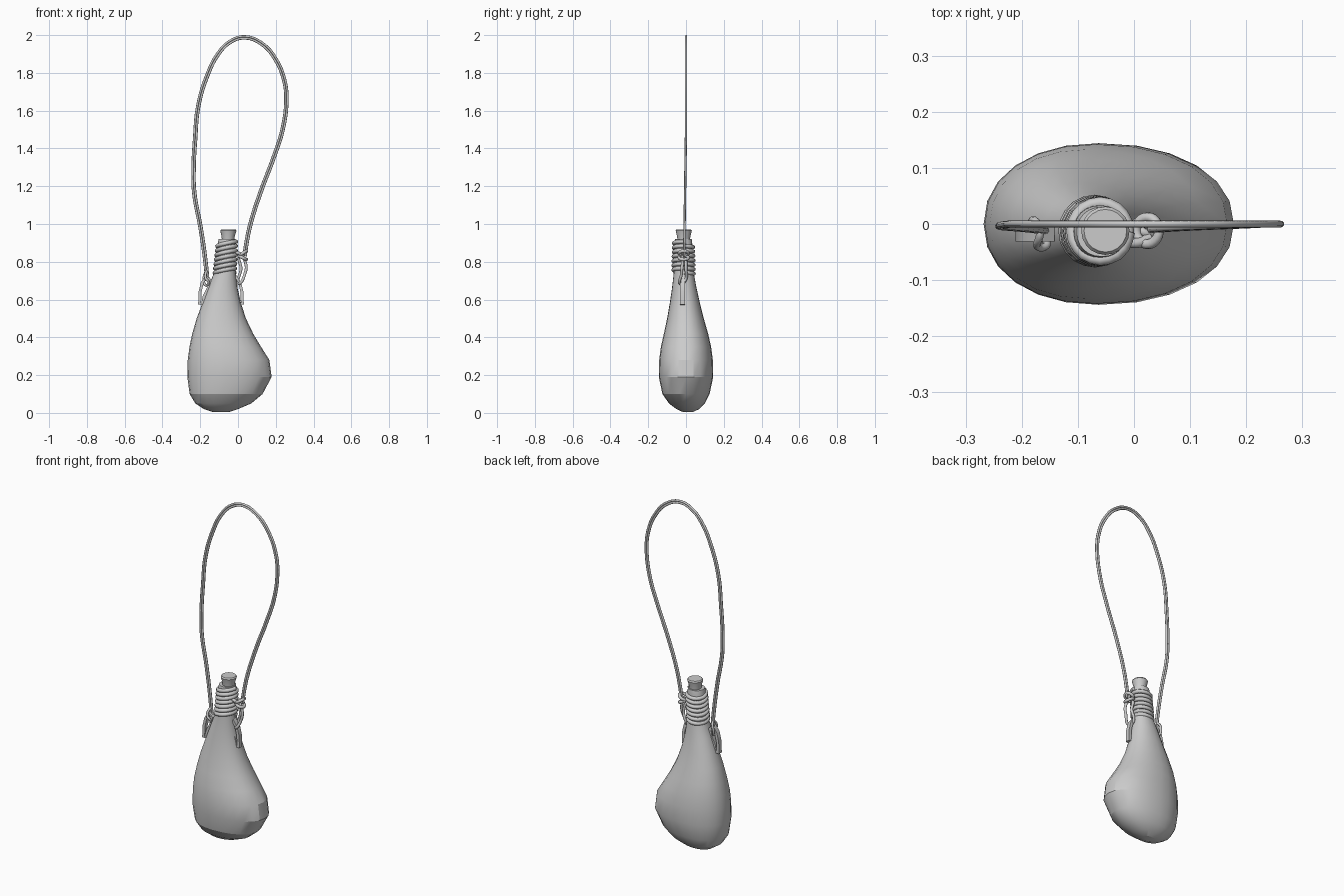
import bpy, bmesh, math
from mathutils import Vector

if "Cube" in bpy.data.objects:
    bpy.data.objects.remove(bpy.data.objects["Cube"])


def finish(name, bm, angle=30):
    bmesh.ops.recalc_face_normals(bm, faces=bm.faces)
    me = bpy.data.meshes.new(name)
    bm.to_mesh(me)
    bm.free()
    ob = bpy.data.objects.new(name, me)
    bpy.context.collection.objects.link(ob)
    select(ob)
    bpy.ops.object.shade_smooth_by_angle(angle=math.radians(angle))
    return ob


def select(ob):
    bpy.ops.object.select_all(action='DESELECT')
    ob.select_set(True)
    bpy.context.view_layer.objects.active = ob


def loft(name, rings, n=24, power=2.0, angle=30):
    """Rings are (z, left x, right x, centre y, half depth)."""
    bm = bmesh.new()
    loops = []
    for z, xl, xr, yc, b in rings:
        c = xl + 0.46 * (xr - xl) if xr - xl > 0.14 else (xl + xr) / 2
        loop = []
        for i in range(n):
            a = 2 * math.pi * i / n
            co, si = math.cos(a), math.sin(a)
            px = math.copysign(abs(co) ** (2 / power), co)
            py = math.copysign(abs(si) ** (2 / power), si)
            loop.append(bm.verts.new((c + px * ((xr - c) if co > 0 else (c - xl)), yc + py * b, z)))
        loops.append(loop)
    for lo, hi in zip(loops, loops[1:]):
        for i in range(n):
            j = (i + 1) % n
            bm.faces.new((lo[i], lo[j], hi[j], hi[i]))
    bm.faces.new(loops[0])
    bm.faces.new(loops[-1])
    return finish(name, bm, angle)


def cord(name, pts, radius, closed=False, res=6):
    cu = bpy.data.curves.new(name, 'CURVE')
    cu.dimensions = '3D'
    cu.bevel_depth = radius
    cu.bevel_resolution = 2
    cu.resolution_u = res
    cu.use_fill_caps = True
    sp = cu.splines.new('BEZIER')
    sp.bezier_points.add(len(pts) - 1)
    for bp, p in zip(sp.bezier_points, pts):
        bp.co = p
        bp.handle_left_type = bp.handle_right_type = 'AUTO'
    sp.use_cyclic_u = closed
    ob = bpy.data.objects.new(name, cu)
    bpy.context.collection.objects.link(ob)
    select(ob)
    bpy.ops.object.convert(target='MESH')
    bpy.ops.object.shade_smooth_by_angle(angle=math.radians(60))
    return ob


def flat_ring(name, path, y, half_w, half_t):
    """Closed rectangular-section ring in the xz plane."""
    bm = bmesh.new()
    secs = []
    n = len(path)
    for i, (x, z) in enumerate(path):
        d = Vector(path[(i + 1) % n]) - Vector(path[i - 1])
        d.normalize()
        nx, nz = -d.y * half_w, d.x * half_w
        secs.append([bm.verts.new((x + s * nx, y + t * half_t, z + s * nz))
                     for s, t in ((-1, -1), (1, -1), (1, 1), (-1, 1))])
    for i in range(n):
        a, b = secs[i], secs[(i + 1) % n]
        for k in range(4):
            m = (k + 1) % 4
            bm.faces.new((a[k], a[m], b[m], b[k]))
    return finish(name, bm)


# Gourd body with lopsided belly and narrow neck
loft("flask_body", [
    (0.004, -0.13, -0.05, 0.01, 0.025),
    (0.02, -0.18, 0.0, 0.01, 0.06),
    (0.05, -0.226, 0.07, 0.005, 0.095),
    (0.10, -0.256, 0.13, 0.0, 0.125),
    (0.19, -0.268, 0.178, 0.0, 0.144),
    (0.28, -0.266, 0.166, 0.0, 0.142),
    (0.35, -0.257, 0.122, 0.0, 0.133),
    (0.42, -0.242, 0.08, 0.0, 0.117),
    (0.50, -0.219, 0.042, -0.003, 0.097),
    (0.58, -0.189, 0.016, -0.006, 0.080),
    (0.66, -0.159, -0.002, -0.009, 0.065),
    (0.74, -0.128, -0.012, -0.012, 0.053),
    (0.82, -0.113, -0.014, -0.013, 0.048),
    (0.90, -0.107, -0.012, -0.014, 0.047),
    (0.92, -0.102, -0.013, -0.014, 0.044)], n=24, power=2.15, angle=22)

# Stopper, wider at the top
loft("cork_stopper", [(0.90, -0.084, -0.020, -0.012, 0.032),
                      (0.935, -0.087, -0.017, -0.012, 0.035),
                      (0.965, -0.094, -0.008, -0.012, 0.043),
                      (0.972, -0.089, -0.013, -0.012, 0.038)], n=20)

# Cord wound around the neck
turns, steps = 7, 10
wrap = []
for i in range(turns * steps + 1):
    t = i / (turns * steps)
    a = 2 * math.pi * i / steps
    r = 0.054 - 0.004 * t
    wrap.append((-0.071 + 0.012 * t + r * math.cos(a), -0.013 + r * math.sin(a),
                 0.735 + 0.165 * t + 0.008 * math.cos(a + 0.6)))
cord("neck_wrapping", wrap, 0.011, res=2)

# Side lugs, one mirrored about the neck axis
lug = [(-0.203, 0.575), (-0.201, 0.64), (-0.189, 0.69), (-0.168, 0.722),
       (-0.150, 0.705), (-0.157, 0.66), (-0.178, 0.62), (-0.188, 0.575)]
flat_ring("left_lug", lug, -0.018, 0.008, 0.013)
flat_ring("right_lug", [(-0.18 - x, z) for x, z in lug], -0.018, 0.008, 0.013)

# Doubled carrying strap: two strands side by side
path = [(-0.162, 0.70), (-0.172, 0.80), (-0.198, 0.98), (-0.232, 1.17), (-0.235, 1.30),
        (-0.227, 1.45), (-0.211, 1.62), (-0.165, 1.78), (-0.105, 1.90), (-0.04, 1.965),
        (0.035, 1.988), (0.125, 1.955), (0.20, 1.87), (0.245, 1.76), (0.256, 1.66),
        (0.236, 1.50), (0.188, 1.35), (0.12, 1.17), (0.066, 1.0), (0.045, 0.90), (0.035, 0.83)]
for label, side in (("outer", 1), ("inner", -1)):
    pts = []
    for i, (x, z) in enumerate(path):
        d = (Vector(path[min(i + 1, len(path) - 1)]) - Vector(path[max(i - 1, 0)])).normalized()
        y = -0.012 * max(0, (1.5 - z) / 0.8)
        pts.append((x - side * 0.0058 * d.y, y, z + side * 0.0058 * d.x))
    cord("strap_" + label, pts, 0.006)

# Strap end looped through the left lug
cord("left_strap_loop", [(-0.172, -0.04, 0.715), (-0.155, -0.036, 0.69), (-0.17, -0.012, 0.675),
                         (-0.182, 0.005, 0.70), (-0.168, -0.01, 0.75)], 0.007, True)

# Right knot and the cord loop down to the right lug
cord("right_cord_loop", [(0.012, -0.012, 0.83), (0.042, -0.02, 0.785), (0.036, -0.024, 0.735),
                         (0.008, -0.03, 0.685), (0.0, -0.005, 0.70), (0.016, 0.0, 0.76)], 0.008, True)
for i, (z, tilt) in enumerate(((0.845, 0.012), (0.822, -0.010))):
    ring = [(0.024 + 0.02 * math.cos(a), -0.012 + 0.024 * math.sin(a), z + tilt * math.cos(a))
            for a in (k * math.pi / 4 for k in range(8))]
    cord(f"knot_turn_{i + 1}", ring, 0.009, True, 3)
cord("knot_link", [(-0.02, -0.03, 0.85), (0.005, -0.034, 0.845), (0.028, -0.025, 0.83)], 0.009)
